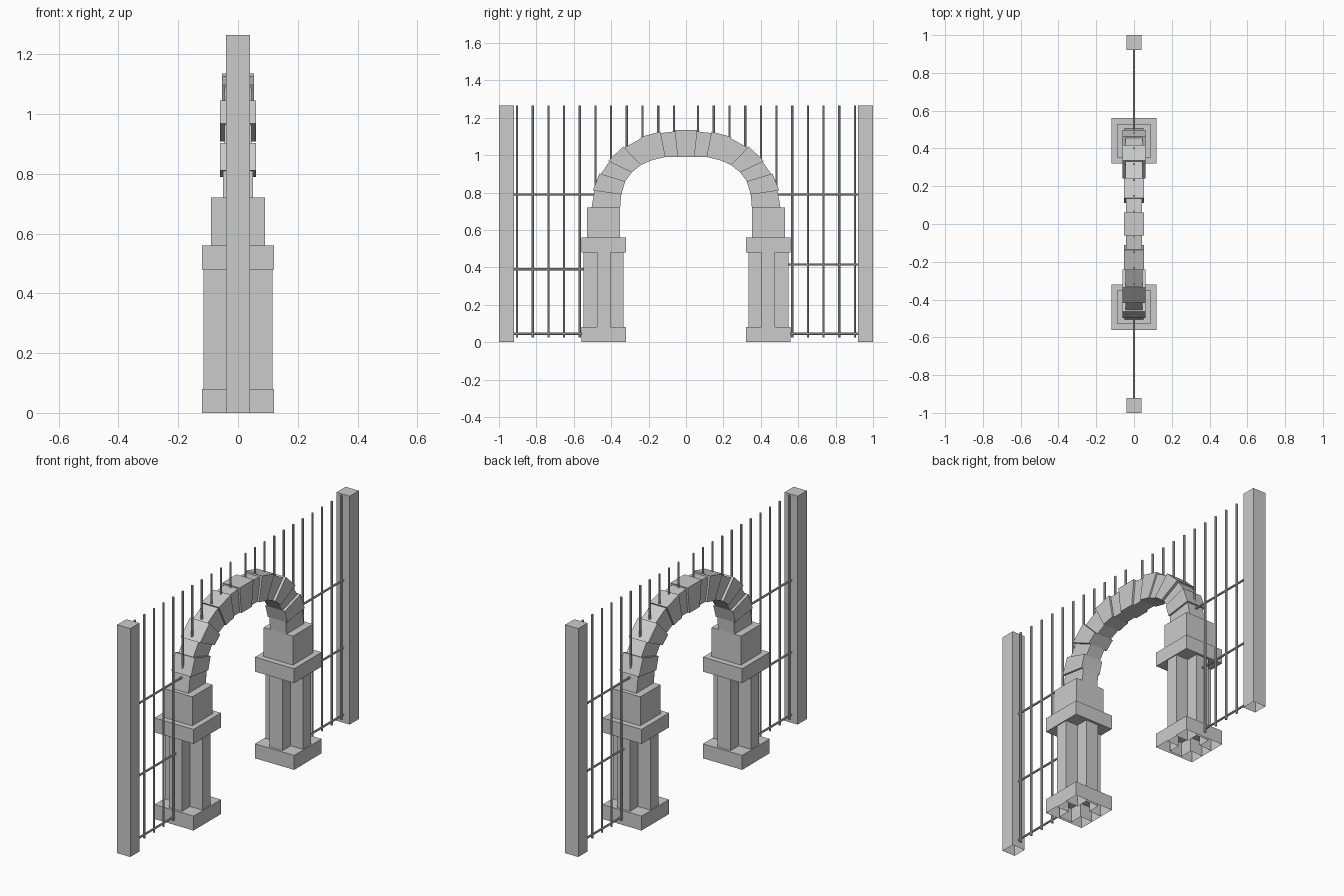
import bpy, bmesh
from mathutils import Vector

if "Cube" in bpy.data.objects:
    bpy.data.objects.remove(bpy.data.objects["Cube"])


def make_object(name, bm):
    bmesh.ops.recalc_face_normals(bm, faces=bm.faces)
    mesh = bpy.data.meshes.new(name)
    bm.to_mesh(mesh)
    bm.free()
    ob = bpy.data.objects.new(name, mesh)
    bpy.context.collection.objects.link(ob)
    return ob


def prism(name, points, offset, open_bottom=False):
    """Extrude a flat outline along offset; optionally drop the first cap."""
    bm = bmesh.new()
    a = [bm.verts.new(p) for p in points]
    b = [bm.verts.new(Vector(p) + Vector(offset)) for p in points]
    n = len(a)
    for i in range(n):
        j = (i + 1) % n
        bm.faces.new((a[i], a[j], b[j], b[i]))
    bm.faces.new(b)
    bottom = bm.faces.new(a[::-1])
    bmesh.ops.recalc_face_normals(bm, faces=bm.faces)
    if open_bottom:
        bmesh.ops.delete(bm, geom=[bottom], context='FACES_ONLY')
    return make_object(name, bm)


def block(name, y, hx, hy, z0, z1, open_bottom=False):
    pts = [(-hx, y - hy, z0), (hx, y - hy, z0), (hx, y + hy, z0), (-hx, y + hy, z0)]
    return prism(name, pts, (0, 0, z1 - z0), open_bottom)


def rod(name, p, q, r=0.0058):
    p, q = Vector(p), Vector(q)
    bpy.ops.mesh.primitive_cylinder_add(vertices=8, radius=r, depth=(q - p).length,
                                        location=(p + q) / 2)
    ob = bpy.context.object
    ob.rotation_mode = 'QUATERNION'
    ob.rotation_quaternion = Vector((0, 0, 1)).rotation_difference(q - p)
    ob.name = name
    return ob


# Arch joints from springing to keystone: outer y, outer z, inner y, inner z
joints = [(.505, .72, .352, .72), (.49, .81, .346, .79), (.455, .90, .325, .86),
          (.41, .965, .29, .908), (.33, 1.04, .24, .948), (.24, 1.09, .18, .974),
          (.135, 1.118, .11, .99), (.06, 1.127, .045, .99)]
half_depth = [.05, .06, .045, .06, .045, .053, .042]
mid = [((j[0] + j[2]) / 2, (j[1] + j[3]) / 2) for j in joints]


def arch_mid_z(y):
    for (y0, z0), (y1, z1) in zip(mid, mid[1:]):
        if y1 <= y <= y0:
            return z0 + (z1 - z0) * (y0 - y) / (y0 - y1)
    return 0.70 if y > mid[0][0] else mid[-1][1]


def stone(name, outer_a, outer_b, inner_b, inner_a, hx, proud):
    # Deeper stones stand slightly proud of their neighbours
    oa, ob = Vector(outer_a), Vector(outer_b)
    ia, ib = Vector(inner_a), Vector(inner_b)
    oa += (oa - ia).normalized() * proud
    ob += (ob - ib).normalized() * proud
    pts = [(-hx, v.x, v.y) for v in (oa, ob, ib, ia)]
    prism(name, pts, (2 * hx, 0, 0))


PY = 0.44
plus = [(.04, .107), (.04, .036), (.115, .036), (.115, -.036), (.04, -.036), (.04, -.107)]
plus += [(-x, -y) for x, y in plus]

for s, side in ((-1, "left"), (1, "right")):
    # End post
    block(f"end_post_{side}", s * .96, .04, .04, 0, 1.265, True)

    # Pillar with a cross-shaped shaft
    block(f"pillar_base_{side}", s * PY, .12, .12, 0, .08, True)
    prism(f"pillar_shaft_{side}", [(x, s * PY + y, 0) for x, y in plus], (0, 0, .49), True)
    block(f"pillar_cap_{side}", s * PY, .12, .12, .48, .56)
    block(f"impost_block_{side}", s * PY, .09, .088, .56, .72)

    # Arch stones
    for i, hx in enumerate(half_depth):
        a, b = joints[i], joints[i + 1]
        stone(f"arch_stone_{side}_{i}", (s * a[0], a[1]), (s * b[0], b[1]),
              (s * b[2], b[3]), (s * a[2], a[3]), hx, .008 if i % 2 else 0)

    # Upright fence bars, stopping inside the arch where they meet it
    for i in range(11):
        y = .065 + .0838 * i
        z0 = .025 if y > .55 else arch_mid_z(y)
        rod(f"fence_bar_{side}_{i}", (0, s * y, z0), (0, s * y, 1.265))

    # Horizontal rails
    for i, (z, y0) in enumerate(((.045, .54), (.39 if s < 0 else .415, .53), (.79, .46))):
        rod(f"fence_rail_{side}_{i}", (0, s * y0, z), (0, s * .925, z))

# Keystone
k = joints[-1]
stone("keystone", (-k[0], k[1]), (k[0], k[1]), (k[2], k[3]), (-k[2], k[3]), .053, .008)
